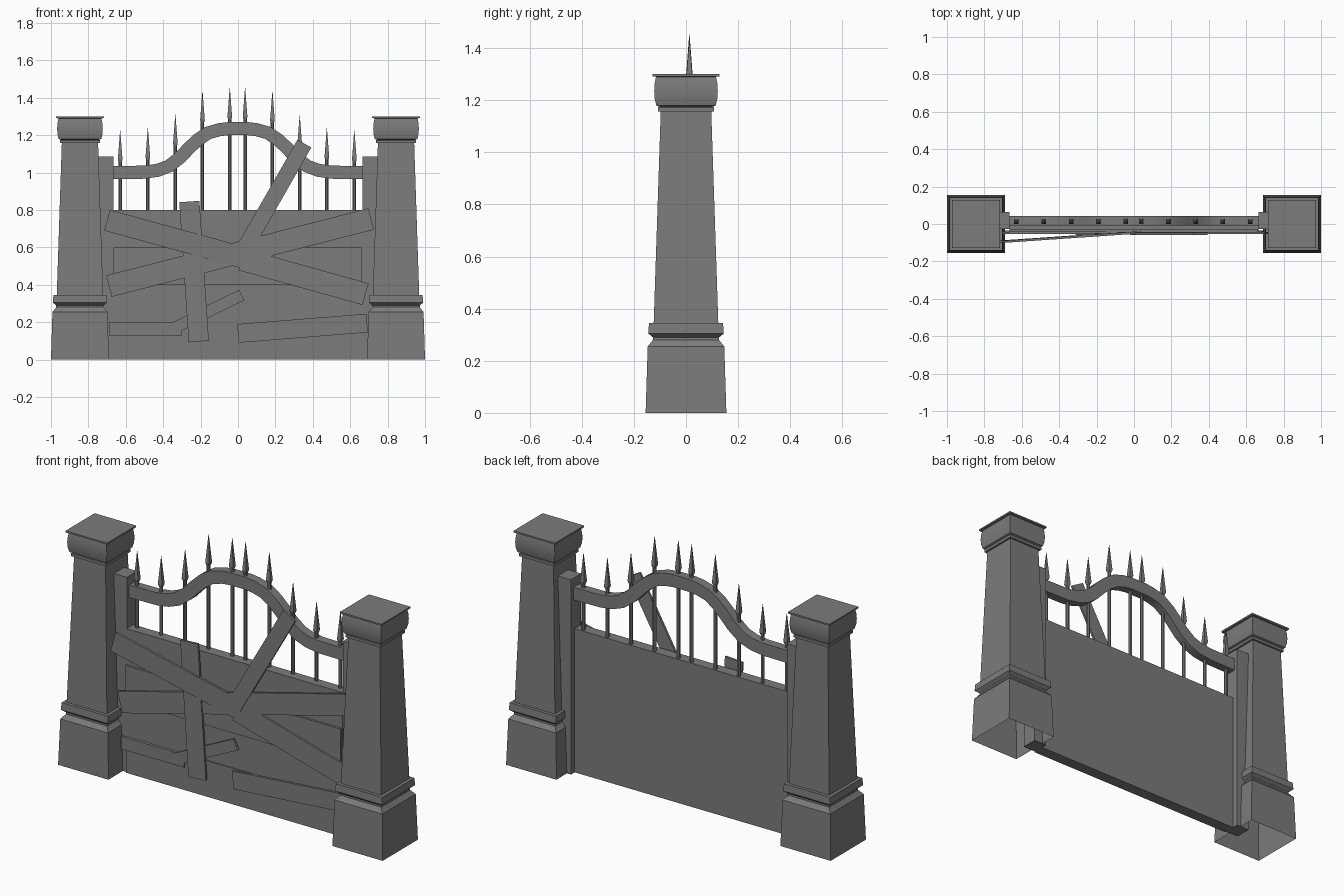
import bpy, math
from mathutils import Vector, Matrix

if "Cube" in bpy.data.objects:
    bpy.data.objects.remove(bpy.data.objects["Cube"])

stone_grey = bpy.data.materials.new("weathered_grey")
stone_grey.diffuse_color = (0.2, 0.2, 0.2, 1)
stone_grey.use_nodes = True
stone_grey.node_tree.nodes["Principled BSDF"].inputs["Base Color"].default_value = stone_grey.diffuse_color


def make(name, verts, faces, smooth=False):
    me = bpy.data.meshes.new(name)
    me.from_pydata(verts, [], faces)
    me.update()
    me.materials.append(stone_grey)
    ob = bpy.data.objects.new(name, me)
    bpy.context.collection.objects.link(ob)
    if smooth:
        bpy.ops.object.select_all(action='DESELECT')
        ob.select_set(True)
        bpy.context.view_layer.objects.active = ob
        bpy.ops.object.shade_smooth_by_angle(angle=math.radians(28))
    return ob


def loft(name, rings, cap_start=True, cap_end=True, smooth=False):
    """Skin a list of equally sized vertex rings."""
    n = len(rings[0])
    verts = [v for r in rings for v in r]
    faces = [(i * n + j, i * n + (j + 1) % n, (i + 1) * n + (j + 1) % n, (i + 1) * n + j)
             for i in range(len(rings) - 1) for j in range(n)]
    if cap_start:
        faces.append(tuple(reversed(range(n))))
    if cap_end:
        faces.append(tuple(range(len(verts) - n, len(verts))))
    return make(name, verts, faces, smooth)


def ring(x, y, z, r, sides):
    k = r / math.cos(math.pi / sides)
    return [(x + k * math.cos(a), y + k * math.sin(a), z)
            for a in ((j + 0.5) * math.tau / sides for j in range(sides))]


def box(name, x0, x1, y0, y1, z0, z1):
    return loft(name, [[(x0, y0, z), (x1, y0, z), (x1, y1, z), (x0, y1, z)] for z in (z0, z1)])


def plank(name, a, b, width, y_a, y_b, thick=0.012):
    """Board from a to b in the gate plane; y_a and y_b are its front depths."""
    d = Vector((b[0] - a[0], b[1] - a[1])).normalized()
    s = Vector((-d.y, d.x)) * width / 2
    rings = []
    for p, y in ((a, y_a), (b, y_b)):
        rings.append([(p[0] + s.x, y, p[1] + s.y), (p[0] + s.x, y + thick, p[1] + s.y),
                      (p[0] - s.x, y + thick, p[1] - s.y), (p[0] - s.x, y, p[1] - s.y)])
    return loft(name, rings)


# Square stone pillars: (half width, height), open underneath
profile = [(.155, 0), (.147, .255), (.127, .28), (.127, .29), (.145, .305), (.142, .345),
           (.124, .345), (.097, 1.157), (.108, 1.157), (.108, 1.172), (.102, 1.175),
           (.114, 1.18), (.12, 1.205), (.122, 1.235), (.12, 1.265), (.115, 1.29),
           (.128, 1.291), (.128, 1.3)]
for side, label in ((-1, "left"), (1, "right")):
    loft(label + "_pillar", [ring(side * .845, 0, z, r, 4) for r, z in profile],
         cap_start=False, smooth=True)
    # Gate post against the pillar
    xs = sorted((side * .665, side * .745))
    box(label + "_post", *xs, -.028, .063, 0, 1.085)

# Gate panel with raised horizontal boards
box("gate_panel", -.665, .665, -.03, .03, 0, .8)
box("middle_board", -.665, .66, -.042, -.03, .4, .6)
box("bottom_board", -.665, .665, -.036, -.03, 0, .2)

# Curved top rail, mirrored half path
half = [(.67, 1.0), (.5, 1.002), (.43, 1.012), (.37, 1.034), (.31, 1.08), (.26, 1.133),
        (.215, 1.175), (.16, 1.212), (.1, 1.229), (.05, 1.235)]
path = [Vector((-x, z)) for x, z in half] + [Vector((x, z)) for x, z in reversed(half)]
rail = []
for i, p in enumerate(path):
    d = (path[min(i + 1, len(path) - 1)] - path[max(i - 1, 0)]).normalized()
    if i in (0, len(path) - 1):
        d = Vector((1, 0))
    s = Vector((-d.y, d.x)) * .035
    rail.append([(p.x + s.x, -.008, p.y + s.y), (p.x + s.x, .042, p.y + s.y),
                 (p.x - s.x, .042, p.y - s.y), (p.x - s.x, -.008, p.y - s.y)])
loft("top_rail", rail, smooth=True)

# Upright rods with pointed tips
rods = [(-.63, 1.225), (-.482, 1.237), (-.335, 1.31), (-.19, 1.435), (-.044, 1.453),
        (.038, 1.453), (.184, 1.435), (.33, 1.305), (.475, 1.237), (.622, 1.225)]
for x, top in rods:
    loft("rod", [ring(x, .013, z, .0095, 8) for z in (.79, top - .165)], smooth=True)
    loft("spike", [ring(x, .013, top - .17, .008, 4), ring(x, .013, top - .155, .0125, 4),
                   ring(x, .013, top, .0006, 4)])

# Boards nailed across the front
plank("rising_plank", (-.69, .393), (.712, .752), .118, -.054, -.054)
plank("loose_upper_plank", (-.70, .745), (.03, .545), .115, -.10, -.05)
plank("falling_plank", (.02, .535), (.682, .35), .12, -.052, -.052)
plank("diagonal_plank", (.355, 1.155), (.015, .56), .085, -.058, -.058)
plank("upright_plank", (-.26, .845), (-.21, .097), .108, -.06, -.06)
plank("low_left_plank", (-.69, .165), (-.3, .165), .07, -.046, -.046)
plank("short_broken_plank", (-.36, .16), (.02, .345), .062, -.05, -.05)
plank("low_right_plank", (.0, .14), (.69, .195), .1, -.046, -.046)
